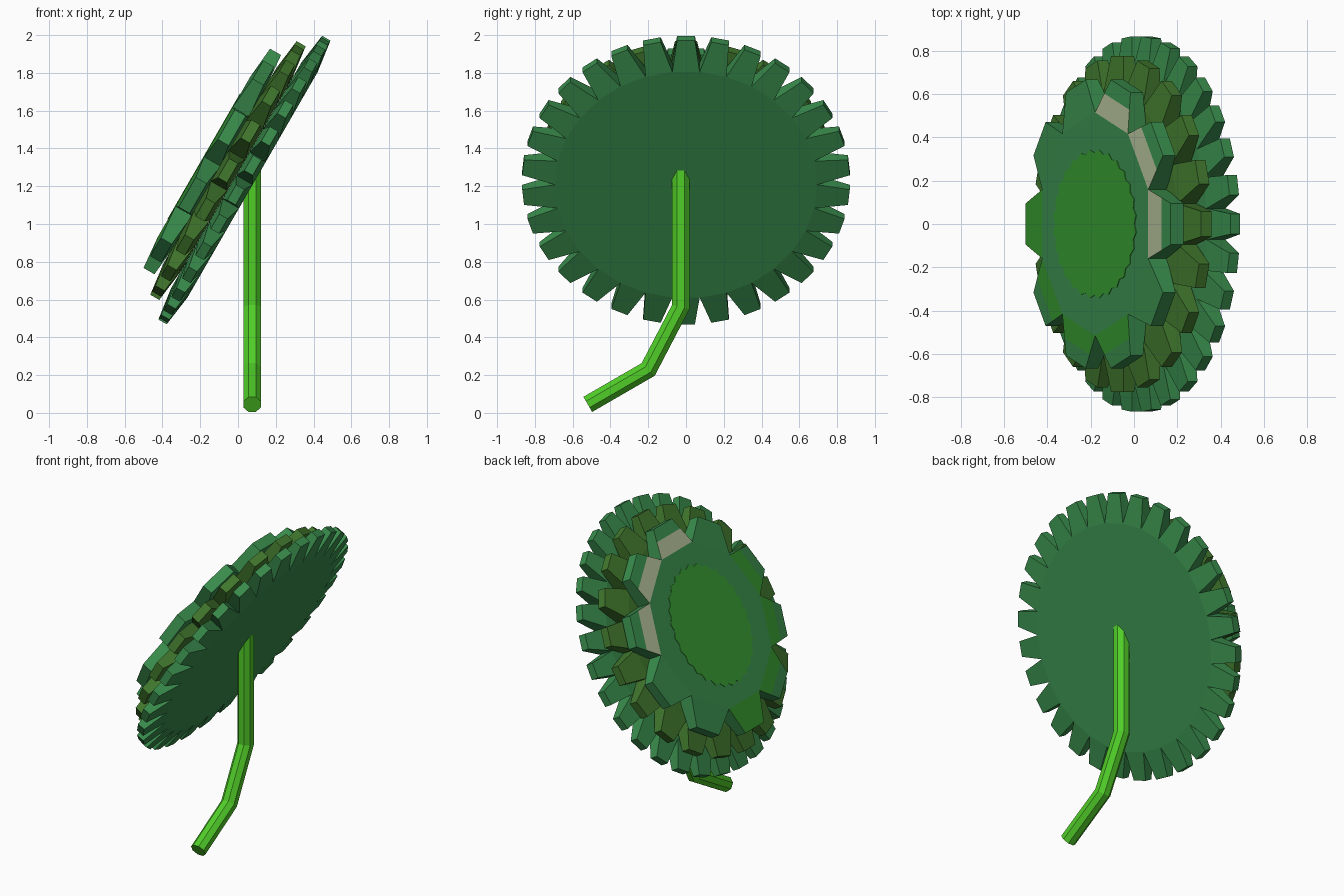
import bpy, bmesh, math
from mathutils import Matrix, Vector

old = bpy.data.objects.get("Cube")
if old:
    bpy.data.objects.remove(old, do_unlink=True)


def material(name, r, g, b):
    lin = [((c / 255 + 0.055) / 1.055) ** 2.4 for c in (r, g, b)]
    m = bpy.data.materials.new(name)
    m.use_nodes = True
    m.diffuse_color = (*lin, 1)
    m.node_tree.nodes["Principled BSDF"].inputs["Base Color"].default_value = (*lin, 1)
    return m


LEAF = material("leaf green", 57, 140, 76)
OLIVE = material("olive green", 65, 120, 45)
STEM = material("bright stem green", 80, 205, 40)
CENTRE = material("grass green", 54, 153, 48)
TAN = material("pale tan", 172, 184, 146)

# Tilted frame shared by the stacked layers: local x runs uphill, local z is the facing direction
c, s = 0.5, math.sqrt(0.75)
TILT = Matrix(((c, 0, -s, 0.056), (0, 1, 0, 0), (s, 0, c, 1.22), (0, 0, 0, 1)))


def finish(bm, name, mats, matrix=Matrix()):
    bmesh.ops.remove_doubles(bm, verts=bm.verts, dist=1e-5)
    bmesh.ops.recalc_face_normals(bm, faces=bm.faces)
    me = bpy.data.meshes.new(name)
    bm.to_mesh(me)
    bm.free()
    for m in mats:
        me.materials.append(m)
    ob = bpy.data.objects.new(name, me)
    ob.matrix_world = matrix
    bpy.context.collection.objects.link(ob)
    return ob


def toothed_layer(name, teeth, inner, outer, mid, tip_thick, tip_ratio, mats, paint=None):
    """Flat drum whose every side is drawn out into a tapering tooth.
    paint maps tooth number -> (material slot for inner part, slot for outer part)."""
    bm = bmesh.new()
    half = inner * math.tan(math.pi / teeth)
    base_thick = 0.1
    rims = {1: [], -1: []}
    for k in range(teeth):
        rot = Matrix.Rotation(2 * math.pi * k / teeth, 3, 'Z')
        rings = []
        for t in (0, 0.58, 1):
            r = inner + (outer - inner) * t
            w = half * (1 + (tip_ratio - 1) * t)
            h = (base_thick + (tip_thick - base_thick) * t) / 2
            rings.append([bm.verts.new(rot @ Vector((r, y, mid + z)))
                          for y, z in ((-w, -h), (w, -h), (w, h), (-w, h))])
        for i in range(2):
            a, b = rings[i], rings[i + 1]
            for j in range(4):
                f = bm.faces.new((a[j], a[(j + 1) % 4], b[(j + 1) % 4], b[j]))
                if j == 2 and paint and k in paint:
                    f.material_index = paint[k][i]
        bm.faces.new(rings[2])
        rims[1].append(rings[0][3])
        rims[-1].append(rings[0][0])
    # Front and back faces of the drum
    for side in rims.values():
        bm.faces.new(side)
    return finish(bm, name, mats, TILT)


# Three stacked layers, largest at the back
toothed_layer("back_layer", 30, 0.69, 0.867, 0.0255, 0.051, 0.65, [LEAF])
toothed_layer("middle_layer", 20, 0.595, 0.775, 0.126, 0.055, 0.62, [OLIVE])
painted = {0: (1, 0), 1: (1, 0), 2: (1, 0),
           5: (2, 2), 6: (2, 0), 7: (2, 0), 8: (2, 0)}
toothed_layer("front_layer", 10, 0.49, 0.67, 0.222, 0.067, 0.6,
              [LEAF, TAN, CENTRE], painted)

# Thin scalloped patch in the middle of the front layer
bm = bmesh.new()
bumps = 28
outline = []
for i in range(bumps * 2):
    a = math.pi * i / bumps
    r = 1.0 if i % 2 else 0.95
    outline.append(bm.verts.new((0.385 * r * math.cos(a), 0.345 * r * math.sin(a), 0.271)))
face = bm.faces.new(outline)
ext = bmesh.ops.extrude_face_region(bm, geom=[face])
bmesh.ops.translate(bm, vec=(0, 0, 0.004),
                    verts=[v for v in ext["geom"] if isinstance(v, bmesh.types.BMVert)])
finish(bm, "centre_patch", [CENTRE], TILT)

# Eight-sided bent stem with mitred joints
path = [Vector((0.075, y, z)) for y, z in
        ((-0.52, 0.045), (-0.2, 0.23), (-0.028, 0.56), (-0.028, 1.33))]
radius, sides = 0.05, 8
bm = bmesh.new()
rings = []
for i, p in enumerate(path):
    d0 = (p - path[i - 1]).normalized() if i else (path[1] - p).normalized()
    d1 = (path[i + 1] - p).normalized() if i < len(path) - 1 else d0
    along = (d0 + d1).normalized()
    across = Vector((0, -along.z, along.y)) / along.dot(d0)
    ring = []
    for k in range(sides):
        a = 2 * math.pi * (k + 0.5) / sides
        ring.append(bm.verts.new(p + radius * (math.cos(a) * Vector((1, 0, 0)) + math.sin(a) * across)))
    rings.append(ring)
for a, b in zip(rings, rings[1:]):
    for k in range(sides):
        n = (k + 1) % sides
        bm.faces.new((a[k], a[n], b[n], b[k]))
bm.faces.new(rings[0])
bm.faces.new(rings[-1])
finish(bm, "stem", [STEM])
